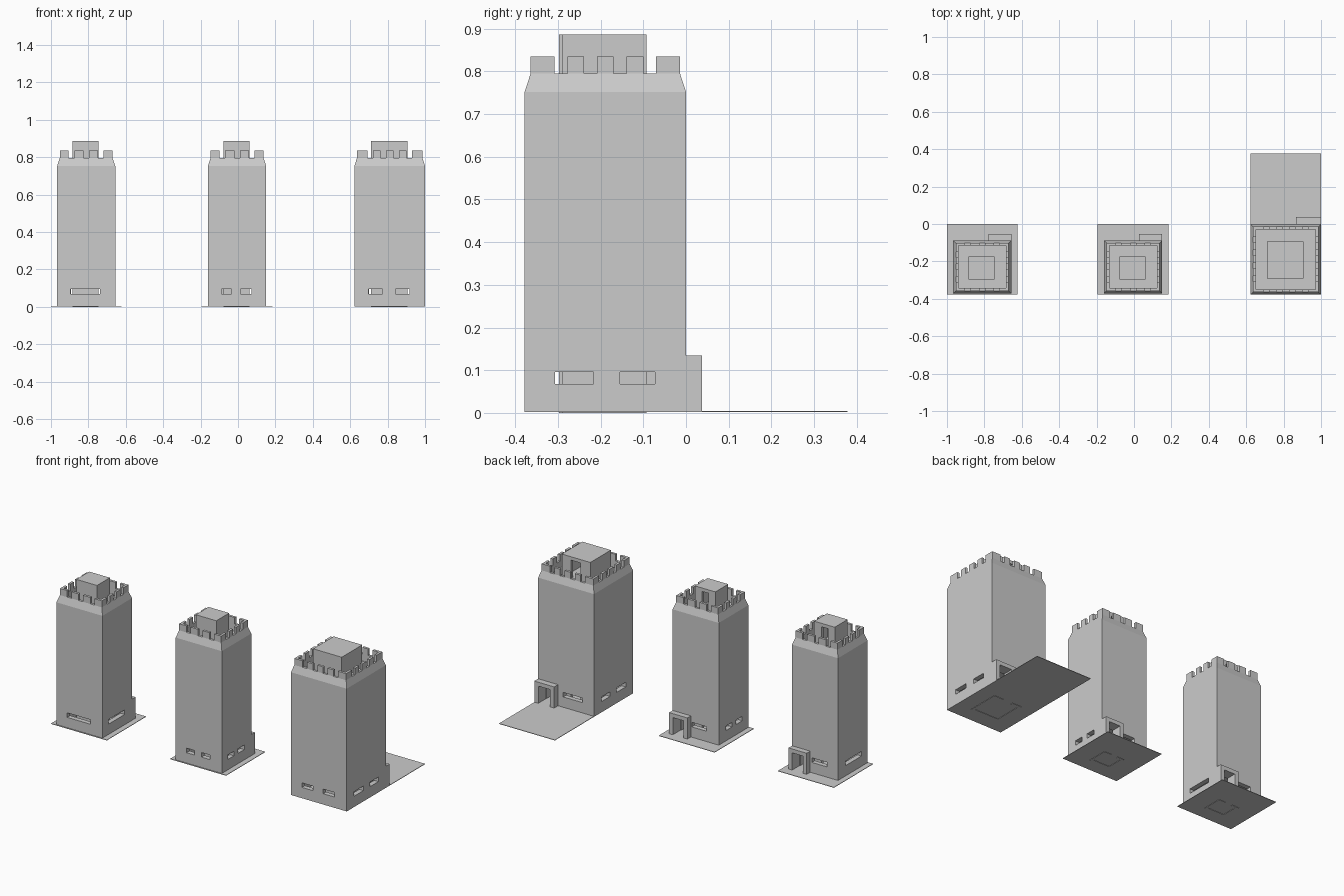
import bpy, bmesh
from mathutils import Vector

if "Cube" in bpy.data.objects:
    bpy.data.objects.remove(bpy.data.objects["Cube"])

Z0, WALL_TOP, CREN, TOP, ROOF = 0.005, 0.752, 0.795, 0.835, 0.886
TAPER, INNER = 0.014, 0.029
WIN_Z = (0.068, 0.096)


def finish(name, bm):
    bmesh.ops.recalc_face_normals(bm, faces=bm.faces)
    me = bpy.data.meshes.new(name)
    bm.to_mesh(me)
    bm.free()
    ob = bpy.data.objects.new(name, me)
    bpy.context.collection.objects.link(ob)
    return ob


def boxes(name, spans):
    """One object from (x0, x1, y0, y1, z0, z1) boxes."""
    bm = bmesh.new()
    for x0, x1, y0, y1, z0, z1 in spans:
        vs = bmesh.ops.create_cube(bm, size=1)["verts"]
        for v in vs:
            v.co = Vector((x1 if v.co.x > 0 else x0,
                           y1 if v.co.y > 0 else y0,
                           z1 if v.co.z > 0 else z0))
    return finish(name, bm)


def cut(ob, name, spans):
    c = boxes(name, spans)
    c.hide_render = True
    c.hide_viewport = True
    c.display_type = 'WIRE'
    m = ob.modifiers.new(name, 'BOOLEAN')
    m.operation = 'DIFFERENCE'
    m.solver = 'EXACT'
    m.object = c


def shell(name, x0, x1, y0, y1):
    """Hollow square wall: tapers under the parapet."""
    bm = bmesh.new()
    rings = []
    for d, z in ((0, Z0), (0, WALL_TOP), (TAPER, CREN), (TAPER, TOP), (INNER, TOP), (INNER, Z0)):
        rings.append([bm.verts.new(p) for p in (
            (x0 + d, y0 + d, z), (x1 - d, y0 + d, z), (x1 - d, y1 - d, z), (x0 + d, y1 - d, z))])
    for a, b in zip(rings, rings[1:] + rings[:1]):
        for i in range(4):
            j = (i + 1) % 4
            bm.faces.new((a[i], a[j], b[j], b[i]))
    return finish(name, bm)


def core(name, x0, x1, y0, y1, door):
    """Stair core: C-shaped plan, open at the back, capped by a roof."""
    t = 0.016
    plan = [(x0, y0), (x1, y0), (x1, y1), (door[1], y1), (door[1], y1 - t), (x1 - t, y1 - t),
            (x1 - t, y0 + t), (x0 + t, y0 + t), (x0 + t, y1 - t), (door[0], y1 - t),
            (door[0], y1), (x0, y1)]
    bm = bmesh.new()
    f = bm.faces.new([bm.verts.new((x, y, 0)) for x, y in plan])
    r = bmesh.ops.extrude_face_region(bm, geom=[f])
    for v in r["geom"]:
        if isinstance(v, bmesh.types.BMVert):
            v.co.z = 0.865
    finish(name + "_walls", bm)
    boxes(name + "_roof", [(x0, x1, y0, y1, 0.865, ROOF)])


def notches(a, b, n, corner, gap=0.03):
    a, b = a + TAPER, b - TAPER
    mid = (b - a - 2 * corner - (n + 1) * gap) / n
    return [(a + corner + i * (gap + mid), a + corner + i * (gap + mid) + gap) for i in range(n + 1)]


def tower(name, body, plate, house, door, porch, front, side, back, n, corner):
    x0, x1, y0, y1 = body
    # ground plate
    boxes(name + "_ground_plate", [(*plate, 0.002, Z0)])
    # outer wall with battlements
    wall = shell(name + "_wall", *body)
    e = 0.02
    cut(wall, name + "_notch_cutter_x",
        [(a, b, y0 - e, y1 + e, CREN, TOP + e) for a, b in notches(x0, x1, n, corner)])
    cut(wall, name + "_notch_cutter_y",
        [(x0 - e, x1 + e, a, b, CREN, TOP + e) for a, b in notches(y0, y1, n, corner)])
    # window slits and doorway
    w = INNER + 0.01
    holes = [(a, b, y0 - e, y0 + w, *WIN_Z) for a, b in front]
    holes += [(a, b, y1 - w, y1 + e, *WIN_Z) for a, b in back]
    for a, b in side:
        holes += [(x0 - e, x0 + w, a, b, *WIN_Z), (x1 - w, x1 + e, a, b, *WIN_Z)]
    px0, px1, pw = porch[0], porch[1], porch[1] - porch[0]
    way = (px0 + 0.2 * pw, px1 - 0.2 * pw, y1 - w, porch[2] + e, -0.01, 0.11)
    cut(wall, name + "_window_cutter", holes + [way])
    # porch
    p = boxes(name + "_porch", [(px0, px1, y1 - 0.002, porch[2], Z0, 0.134)])
    cut(p, name + "_porch_cutter", [way])
    # floors
    i = 0.027
    for label, z in (("ceiling", 0.125), ("roof_deck", WALL_TOP)):
        boxes(name + "_" + label, [(x0 + i, x1 - i, y0 + i, y1 - i, z - 0.01, z)])
    # stair core
    core(name + "_stair_core", *house, door)


tower("left_tower", (-0.967, -0.656, -0.372, -0.087), (-1, -0.622, -0.378, 0),
      (-0.884, -0.745, -0.298, -0.174), (-0.838, -0.795), (-0.779, -0.656, -0.053),
      [(-0.895, -0.737)], [(-0.313, -0.158)], [(-0.893, -0.79)], 2, 0.048)
tower("middle_tower", (-0.161, 0.151, -0.372, -0.087), (-0.194, 0.184, -0.378, 0),
      (-0.077, 0.062, -0.298, -0.174), (-0.031, 0.012), (0.028, 0.151, -0.053),
      [(-0.088, -0.035), (0.013, 0.072)], [(-0.313, -0.255), (-0.215, -0.155)],
      [(-0.078, 0.022)], 2, 0.048)
tower("right_tower", (0.622, 1, -0.378, 0), (0.622, 1, -0.378, 0.378),
      (0.712, 0.905, -0.291, -0.093), (0.777, 0.842), (0.865, 1, 0.037),
      [(0.697, 0.772), (0.841, 0.916)], [(-0.307, -0.217), (-0.155, -0.073)],
      [(0.70, 0.83)], 3, 0.056)
